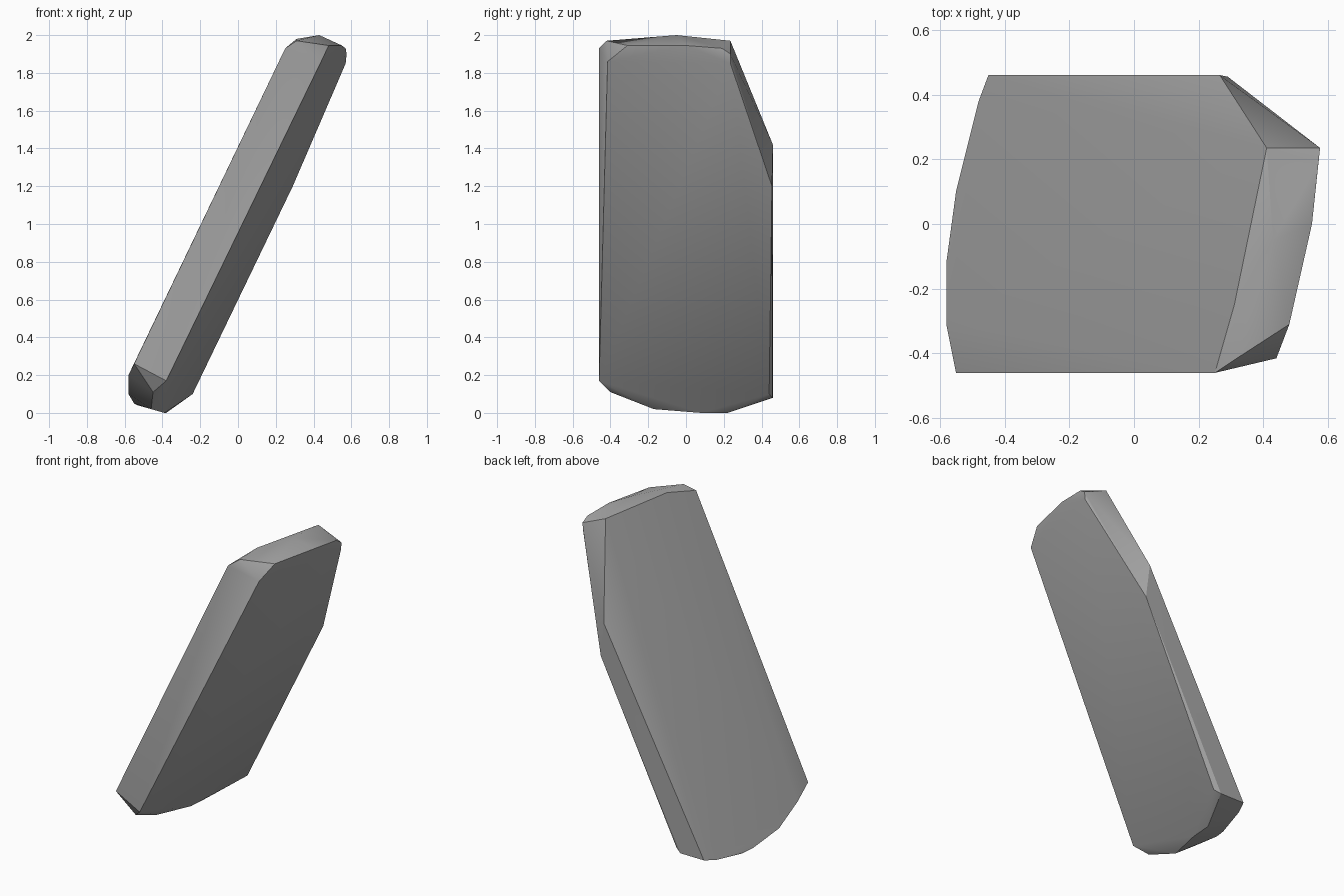
import bpy
import bmesh
from math import radians

# Remove the default object
default_object = bpy.data.objects.get("Cube")
if default_object:
    bpy.data.objects.remove(default_object, do_unlink=True)


def make_material(name, colour):
    material = bpy.data.materials.new(name)
    material.use_nodes = True
    material.diffuse_color = colour
    material.node_tree.nodes["Principled BSDF"].inputs["Base Color"].default_value = colour
    return material


def hewn_block(name, corner_groups, material):
    """Wrap a chipped, convex block tightly around groups of corners."""
    bm = bmesh.new()
    for group in corner_groups:
        for corner in group:
            bm.verts.new(corner)
    hull = bmesh.ops.convex_hull(bm, input=bm.verts[:])
    unused = set(hull["geom_interior"]) | set(hull["geom_unused"])
    loose = [item for item in unused if isinstance(item, bmesh.types.BMVert)]
    bmesh.ops.delete(bm, geom=loose, context="VERTS")
    bmesh.ops.dissolve_limit(bm, angle_limit=radians(1), verts=bm.verts[:], edges=bm.edges[:])
    bmesh.ops.recalc_face_normals(bm, faces=bm.faces[:])
    mesh = bpy.data.meshes.new(name)
    bm.to_mesh(mesh)
    bm.free()
    mesh.materials.append(material)
    block = bpy.data.objects.new(name, mesh)
    bpy.context.collection.objects.link(block)
    return block


# Top end: ridge of the upper face, crown, and the chipped rim above the underside
top_ridge = [(.25, -.46, 1.93), (.31, -.42, 1.97), (.31, -.25, 1.98), (.41, .235, 1.97)]
top_crown = [(.43, -.05, 2)]
top_rim = [(.48, -.31, 1.945), (.55, 0, 1.945), (.57, .19, 1.93), (.575, .235, 1.9)]
underside_top = [(.44, -.415, 1.86), (.57, .235, 1.85)]

# Back edge where the top corner has broken away
broken_corner = [(.265, .46, 1.42), (.29, .455, 1.2)]

# Bottom end: rim of the upper face, the foot, and the rim of the underside
upper_rim = [(-.55, -.46, .26), (-.58, -.31, .2), (-.58, -.12, .1),
             (-.55, .1, .05), (-.53, .18, .04), (-.48, .38, .06), (-.45, .46, .08)]
foot = [(-.45, -.4, .11), (-.46, -.17, .02), (-.39, .08, 0), (-.38, .22, 0)]
underside_rim = [(-.38, -.46, .17), (-.24, .44, .1), (-.28, .458, .08)]

stone = make_material("grey stone", (.38, .38, .38, 1))
slab = hewn_block("leaning_stone_slab",
                  [top_ridge, top_crown, top_rim, underside_top,
                   broken_corner, upper_rim, foot, underside_rim], stone)

# Soft shading across the broad faces, crisp chipped edges
bpy.ops.object.select_all(action="DESELECT")
slab.select_set(True)
bpy.context.view_layer.objects.active = slab
bpy.ops.object.shade_smooth_by_angle(angle=radians(30))
